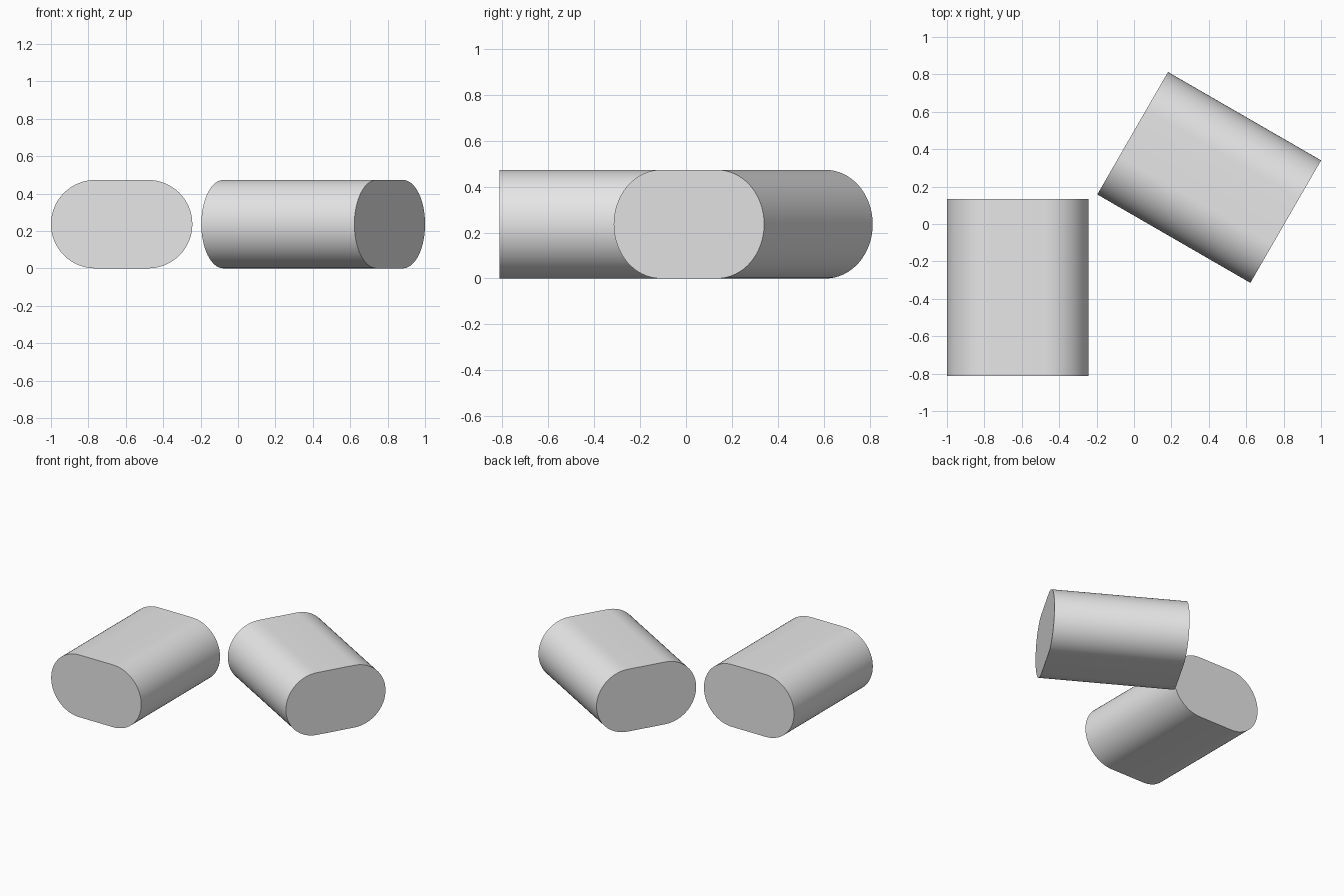
import bpy
import bmesh
import math
from mathutils import Matrix

cube = bpy.data.objects.get("Cube")
if cube:
    bpy.data.objects.remove(cube, do_unlink=True)

LENGTH = 0.945
WIDTH = LENGTH * 0.8
HEIGHT = LENGTH * 0.5
ARC_STEPS = 32

# Single plain grey
grey = bpy.data.materials.new("plain_grey")
grey.use_nodes = True
colour = (0.8, 0.8, 0.8, 1)
grey.diffuse_color = colour
grey.node_tree.nodes["Principled BSDF"].inputs["Base Color"].default_value = colour


def rounded_block(name, x, y, turn):
    """Stadium profile extruded along y, then turned about z."""
    radius = HEIGHT / 2
    bm = bmesh.new()
    profile = []
    for side in (1, -1):
        for i in range(ARC_STEPS + 1):
            a = -math.pi / 2 + math.pi * i / ARC_STEPS
            px = side * (WIDTH / 2 - radius + radius * math.cos(a))
            pz = side * radius * math.sin(a)
            profile.append(bm.verts.new((px, -LENGTH / 2, pz)))
    face = bm.faces.new(profile)
    grown = bmesh.ops.extrude_face_region(bm, geom=[face], use_keep_orig=True)
    moved = [v for v in grown["geom"] if isinstance(v, bmesh.types.BMVert)]
    bmesh.ops.translate(bm, verts=moved, vec=(0, LENGTH, 0))
    bmesh.ops.recalc_face_normals(bm, faces=bm.faces)

    mesh = bpy.data.meshes.new(name)
    bm.to_mesh(mesh)
    bm.free()
    mesh.materials.append(grey)
    obj = bpy.data.objects.new(name, mesh)
    bpy.context.collection.objects.link(obj)
    obj.matrix_world = Matrix.Translation((x, y, radius)) @ Matrix.Rotation(turn, 4, "Z")

    # Smooth barrel with crisp end caps
    bpy.ops.object.select_all(action="DESELECT")
    obj.select_set(True)
    bpy.context.view_layer.objects.active = obj
    bpy.ops.object.shade_smooth_by_angle(angle=math.radians(30))


# Straight block and turned block
rounded_block("right_block", -1 + WIDTH / 2, -0.339, 0)
rounded_block("left_block", 0.402, 0.249, math.radians(60))
